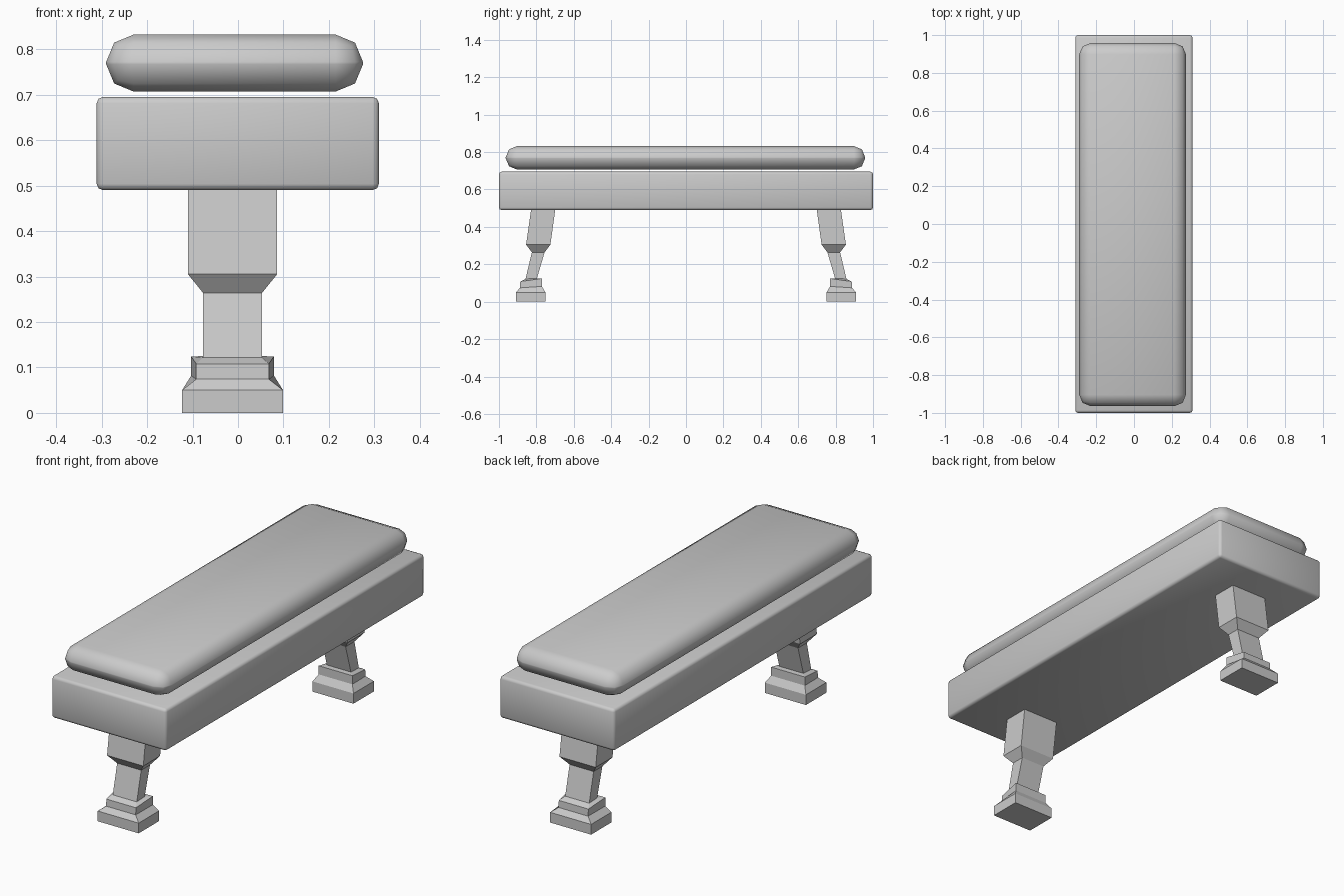
import bpy
import bmesh
from mathutils import Vector

if "Cube" in bpy.data.objects:
    bpy.data.objects.remove(bpy.data.objects["Cube"], do_unlink=True)

grey = bpy.data.materials.new("plain_grey")
grey.use_nodes = True
grey.diffuse_color = (0.6, 0.6, 0.6, 1)
grey.node_tree.nodes["Principled BSDF"].inputs["Base Color"].default_value = (0.6, 0.6, 0.6, 1)


def finish(name, bm):
    bmesh.ops.recalc_face_normals(bm, faces=bm.faces)
    mesh = bpy.data.meshes.new(name)
    bm.to_mesh(mesh)
    bm.free()
    mesh.materials.append(grey)
    obj = bpy.data.objects.new(name, mesh)
    bpy.context.collection.objects.link(obj)
    return obj


def rounded_box(name, low, high, radius):
    """Box with two-step rounded edges and smooth shading."""
    low, high = Vector(low), Vector(high)
    bm = bmesh.new()
    bmesh.ops.create_cube(bm, size=1)
    bmesh.ops.scale(bm, vec=high - low, verts=bm.verts)
    bmesh.ops.translate(bm, vec=(low + high) / 2, verts=bm.verts)
    bmesh.ops.bevel(bm, geom=bm.edges[:], offset=radius, segments=2,
                    profile=0.5, affect='EDGES')
    for face in bm.faces:
        face.smooth = True
    return finish(name, bm)


def leg(name, side):
    """Loft rectangular sections; each is (height, outer y, inner y,
    outer half width, inner half width, extra height of the inner edge)."""
    sections = [
        (0.0, 0.909, 0.751, 0.111, 0.111, 0),
        (0.05, 0.909, 0.751, 0.111, 0.111, 0),
        (0.074, 0.888, 0.771, 0.08, 0.091, 0.008),
        (0.108, 0.886, 0.771, 0.08, 0.091, 0.016),
        (0.122, 0.858, 0.797, 0.065, 0.065, 0.003),
        (0.264, 0.824, 0.756, 0.065, 0.065, 0),
        (0.305, 0.855, 0.725, 0.098, 0.098, 0),
        (0.5, 0.827, 0.698, 0.098, 0.098, 0),
    ]
    centre = -0.012
    bm = bmesh.new()
    rings = []
    for z, outer, inner, w_out, w_in, lift in sections:
        corners = [(-w_out, outer, z), (w_out, outer, z),
                   (w_in, inner, z + lift), (-w_in, inner, z + lift)]
        rings.append([bm.verts.new((centre + x, side * y, h)) for x, y, h in corners])
    for a, b in zip(rings, rings[1:]):
        for i in range(4):
            j = (i + 1) % 4
            bm.faces.new((a[i], a[j], b[j], b[i]))
    bm.faces.new(rings[0])
    bm.faces.new(rings[-1])
    return finish(name, bm)


# Bench body and padded top
rounded_box("bench_frame", (-0.311, -1, 0.49), (0.31, 1, 0.695), 0.014)
rounded_box("seat_cushion", (-0.29, -0.964, 0.707), (0.275, 0.958, 0.832), 0.06)

# Pedestal legs, mirrored front to back
leg("front_leg", -1)
leg("back_leg", 1)
